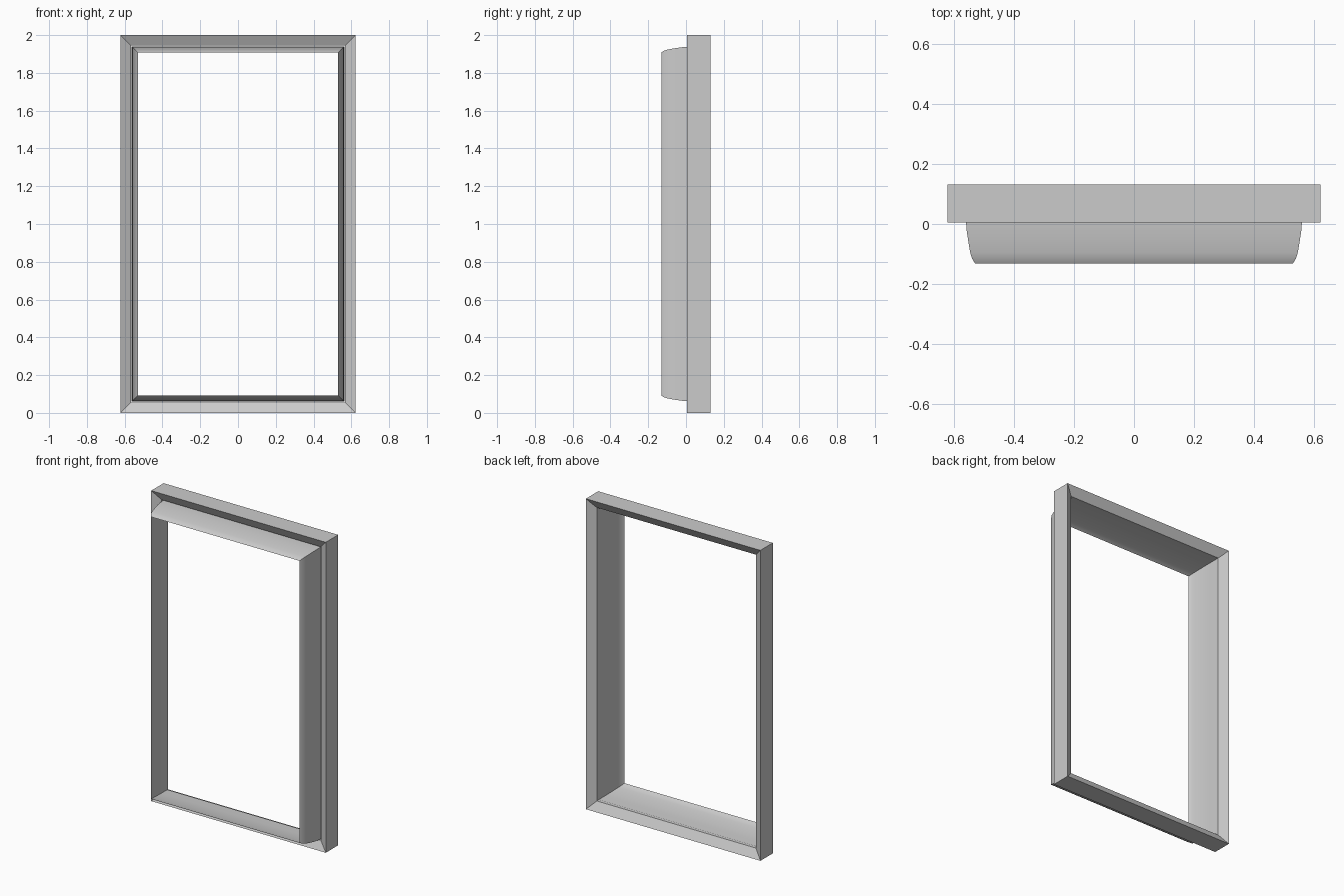
import bpy, bmesh

if "Cube" in bpy.data.objects:
    bpy.data.objects.remove(bpy.data.objects["Cube"])

HALF_W, HEIGHT = 0.622, 2.0


def rect_sweep(name, profile, closed):
    """Sweep a profile of (inset, y) points round a mitred rectangle."""
    bm = bmesh.new()
    rings = []
    for inset, y in profile:
        x, lo, hi = HALF_W - inset, inset, HEIGHT - inset
        rings.append([bm.verts.new((px, y, pz)) for px, pz in
                      ((-x, lo), (x, lo), (x, hi), (-x, hi))])
    n = len(rings)
    for i in range(n if closed else n - 1):
        a, b = rings[i], rings[(i + 1) % n]
        for k in range(4):
            j = (k + 1) % 4
            bm.faces.new((a[k], a[j], b[j], b[k]))
    bmesh.ops.recalc_face_normals(bm, faces=bm.faces)
    mesh = bpy.data.meshes.new(name)
    bm.to_mesh(mesh)
    bm.free()
    obj = bpy.data.objects.new(name, mesh)
    bpy.context.collection.objects.link(obj)
    return obj


# Outer frame: square outside, bevelled front and back towards the opening
rect_sweep("outer_frame",
           [(0, 0.131), (0, 0.005), (0.055, 0.033), (0.055, 0.098)], True)

# Thin curved lip projecting from the opening towards the front
lip = rect_sweep("front_lip",
                 [(0.059, 0.085), (0.061, 0.02), (0.064, -0.02),
                  (0.070, -0.06), (0.076, -0.095), (0.082, -0.115),
                  (0.092, -0.131)], False)
bpy.ops.object.select_all(action='DESELECT')
lip.select_set(True)
bpy.context.view_layer.objects.active = lip
bpy.ops.object.shade_smooth_by_angle(angle=0.6)
